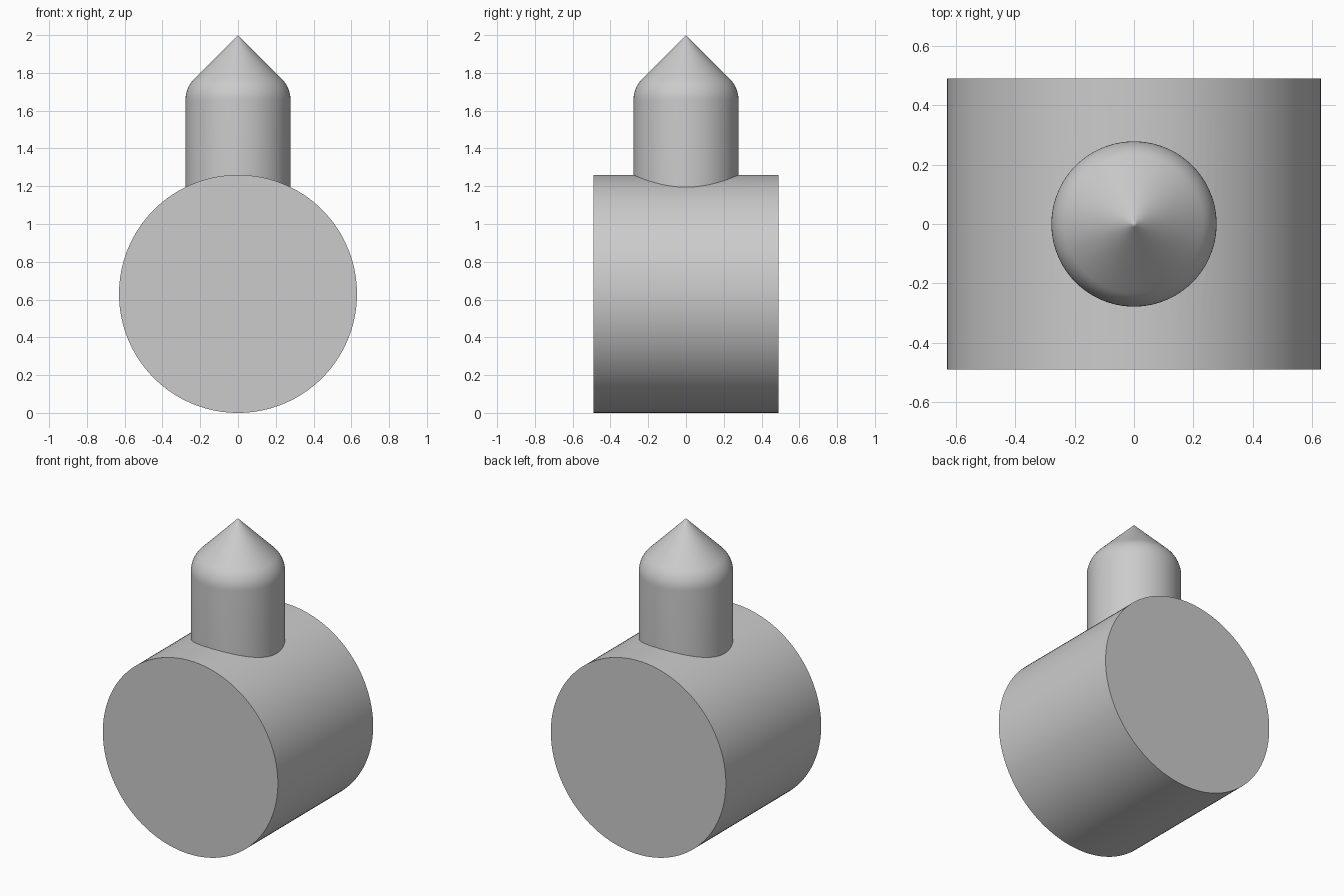
import bpy, bmesh, math
from mathutils import Matrix, Vector

default = bpy.data.objects.get("Cube")
if default:
    bpy.data.objects.remove(default, do_unlink=True)

BARREL_R, BARREL_LEN = 0.63, 0.98
POST_R, TIP_Z = 0.278, 2.0
BLEND = 0.065          # tangent length of the rounded shoulder
SEGMENTS = 128

grey = bpy.data.materials.new("plain_grey")
grey.use_nodes = True
colour = (0.6, 0.6, 0.6, 1)
grey.diffuse_color = colour
grey.node_tree.nodes["Principled BSDF"].inputs["Base Color"].default_value = colour


def make_object(name, bm):
    bmesh.ops.recalc_face_normals(bm, faces=bm.faces)
    mesh = bpy.data.meshes.new(name)
    bm.to_mesh(mesh)
    bm.free()
    mesh.materials.append(grey)
    obj = bpy.data.objects.new(name, mesh)
    bpy.context.collection.objects.link(obj)
    return obj


# Horizontal barrel lying along y
bm = bmesh.new()
bmesh.ops.create_cone(bm, cap_ends=True, segments=SEGMENTS,
                      radius1=BARREL_R, radius2=BARREL_R, depth=BARREL_LEN)
bmesh.ops.transform(bm, verts=bm.verts, matrix=Matrix.Translation((0, 0, BARREL_R))
                    @ Matrix.Rotation(math.pi / 2, 4, "X"))
barrel = make_object("barrel_with_post", bm)

# Upright post profile: wall, rounded shoulder, 45 degree cone
shoulder_r = BLEND / math.tan(math.pi / 8)
wall_top = TIP_Z - POST_R - BLEND
profile = [(0, BARREL_R), (POST_R, BARREL_R)]
for i in range(11):
    a = math.pi / 4 * i / 10
    profile.append((POST_R - shoulder_r * (1 - math.cos(a)),
                    wall_top + shoulder_r * math.sin(a)))
profile += [(r, TIP_Z - r) for r in (0.2, 0.01, 0)]

bm = bmesh.new()
verts = [bm.verts.new((r, 0, z)) for r, z in profile]
edges = [bm.edges.new(pair) for pair in zip(verts, verts[1:])]
bmesh.ops.spin(bm, geom=verts + edges, cent=Vector(), axis=(0, 0, 1),
               angle=math.tau, steps=SEGMENTS, use_merge=True)
bmesh.ops.remove_doubles(bm, verts=bm.verts, dist=0.0001)
post = make_object("pointed_post", bm)

# Join post and barrel into one solid
join = barrel.modifiers.new("join_post", "BOOLEAN")
join.operation = "UNION"
join.solver = "EXACT"
join.object = post
bpy.context.view_layer.objects.active = barrel
barrel.select_set(True)
bpy.ops.object.modifier_apply(modifier=join.name)
bpy.data.objects.remove(post, do_unlink=True)
bpy.ops.object.shade_smooth_by_angle(angle=math.radians(30))
